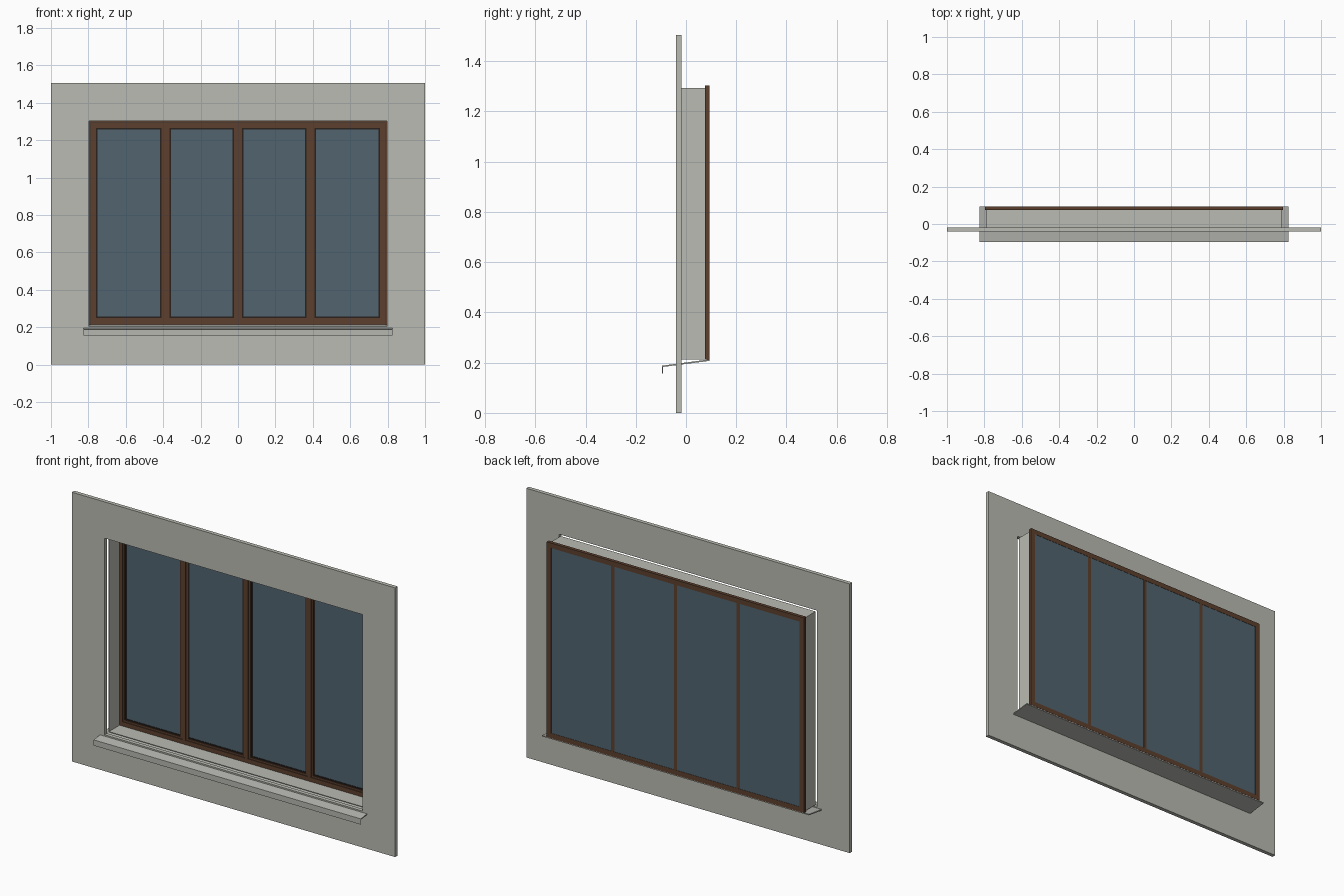
import bpy

if "Cube" in bpy.data.objects:
    bpy.data.objects.remove(bpy.data.objects["Cube"])


def material(name, srgb):
    m = bpy.data.materials.new(name)
    lin = [((c / 255 + 0.055) / 1.055) ** 2.4 for c in srgb]
    m.diffuse_color = (*lin, 1)
    m.use_nodes = True
    m.node_tree.nodes["Principled BSDF"].inputs["Base Color"].default_value = m.diffuse_color
    return m


PLASTER = material("warm grey plaster", (186, 187, 178))
SILL = material("sill grey", (183, 183, 177))
WOOD = material("brown wood", (92, 64, 46))
GASKET = material("dark gasket", (42, 33, 28))
GLASS = material("blue grey glass", (82, 100, 112))


def mesh_object(name, verts, faces, mat):
    me = bpy.data.meshes.new(name)
    me.from_pydata(verts, [], faces)
    me.materials.append(mat)
    ob = bpy.data.objects.new(name, me)
    bpy.context.collection.objects.link(ob)
    return ob


def box(name, x, y, z, mat):
    v = [(a, b, c) for a in x for b in y for c in z]
    f = [(0, 1, 3, 2), (4, 6, 7, 5), (0, 4, 5, 1),
         (2, 3, 7, 6), (0, 2, 6, 4), (1, 5, 7, 3)]
    return mesh_object(name, v, f, mat)


def ring(name, outer, inner, y, mat):
    """Rectangular frame; outer and inner are (x0, x1, z0, z1)."""
    v = []
    for depth in y:
        for x0, x1, z0, z1 in (outer, inner):
            v += [(x0, depth, z0), (x1, depth, z0), (x1, depth, z1), (x0, depth, z1)]
    f = []
    for i in range(4):
        j = (i + 1) % 4
        f += [(i, j, j + 4, i + 4), (i + 8, i + 12, j + 12, j + 8),
              (i, i + 8, j + 8, j), (i + 4, j + 4, j + 12, i + 12)]
    return mesh_object(name, v, f, mat)


def inset(r, d):
    return (r[0] + d, r[1] - d, r[2] + d, r[3] - d)


# Wall panel with opening, and the lining behind it
ring("wall", (-1, 1, 0, 1.505), (-0.797, 0.797, 0.203, 1.302), (-0.04, -0.018), PLASTER)
lining = (-0.788, 0.788, 0.213, 1.294)
ring("reveal_lining", lining, inset(lining, 0.003), (-0.019, 0.076), PLASTER)

# Sloping sill with a folded front drip edge
profile = [(0.093, 0.213), (-0.095, 0.188), (-0.095, 0.156),
           (-0.091, 0.156), (-0.091, 0.183), (0.093, 0.207)]
n = len(profile)
verts = [(x, y, z) for x in (-0.826, 0.826) for y, z in profile]
sides = [(i, i + n, (i + 1) % n + n, (i + 1) % n) for i in range(n)]
caps = [(0, 1, 4, 5), (1, 2, 3, 4), (n + 5, n + 4, n + 1, n), (n + 4, n + 3, n + 2, n + 1)]
mesh_object("sill", verts, sides + caps, SILL)

# Outer window frame
frame = (-0.796, 0.796, 0.212, 1.303)
ring("window_frame", frame, inset(frame, 0.028), (0.075, 0.094), WOOD)

# Four sashes with stepped frame, gasket and pane
posts = [-0.77, -0.388, 0.0, 0.388, 0.77]
for k in range(4):
    left = posts[k] + (0.010 if k else 0)
    right = posts[k + 1] - (0.010 if k < 3 else 0)
    sash = (left, right, 0.238, 1.277)
    bead = inset(sash, 0.012)
    pane = inset(bead, 0.007)
    ring(f"sash_{k + 1}", sash, bead, (0.079, 0.091), WOOD)
    ring(f"gasket_{k + 1}", bead, pane, (0.083, 0.091), GASKET)
    box(f"pane_{k + 1}", (left, right), (0.086, 0.0925), (0.238, 1.277), GLASS)

# Mullions between the sashes
for k, x in enumerate(posts[1:4]):
    box(f"mullion_{k + 1}", (x - 0.010, x + 0.010), (0.076, 0.0935), (0.238, 1.277), WOOD)
